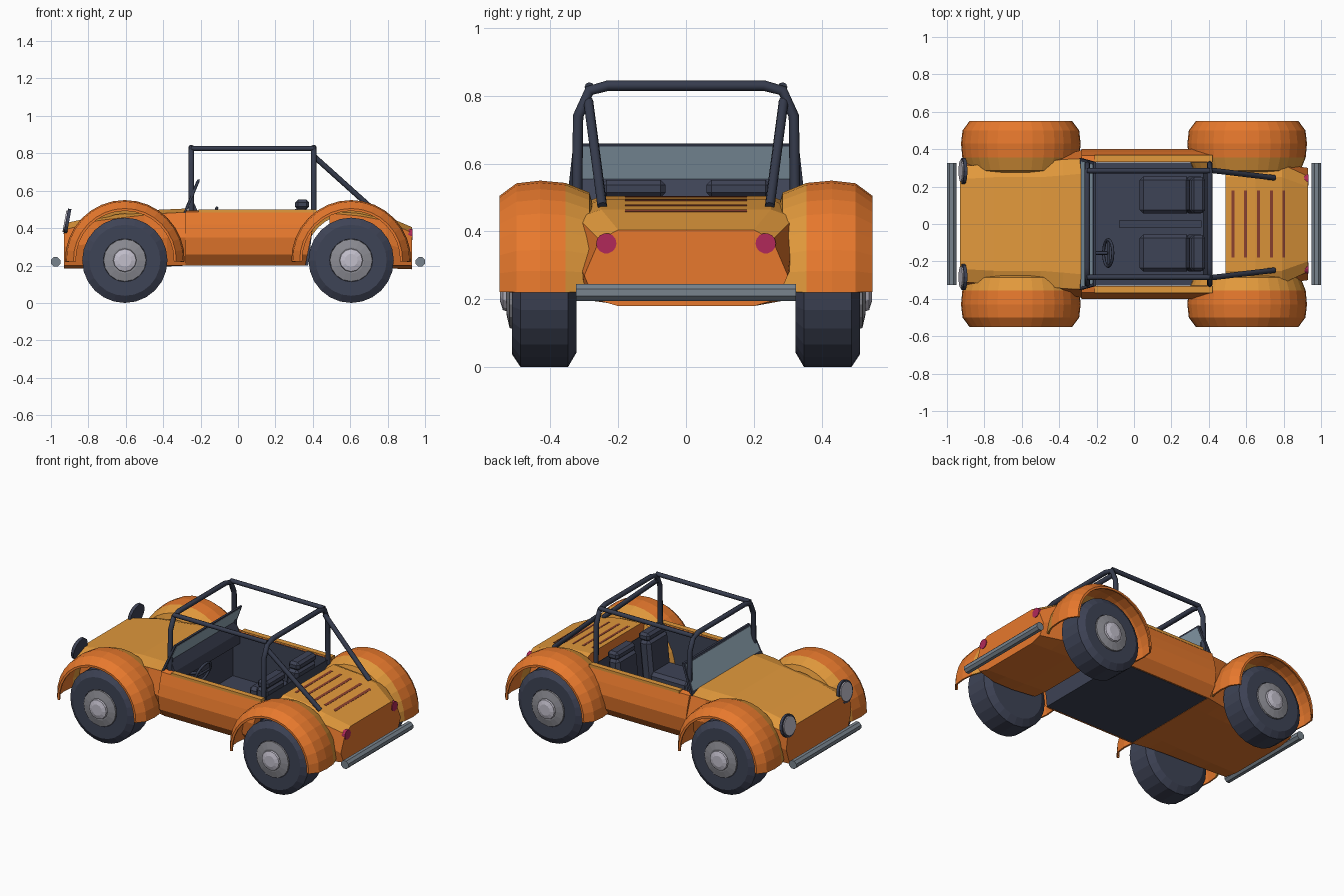
import bpy, bmesh, math
from mathutils import Vector, Matrix

if "Cube" in bpy.data.objects:
    bpy.data.objects.remove(bpy.data.objects["Cube"])


def mat(name, r, g, b):
    m = bpy.data.materials.new(name)
    m.diffuse_color = (r, g, b, 1)
    m.use_nodes = True
    m.node_tree.nodes["Principled BSDF"].inputs["Base Color"].default_value = m.diffuse_color
    return m


ORANGE = mat("orange paint", .80, .19, .026)
GOLD = mat("golden paint", .76, .32, .045)
DARK = mat("dark rubber and trim", .048, .056, .092)
BAR = mat("cage navy", .037, .045, .075)
GREY = mat("bumper grey", .19, .23, .27)
RIM = mat("rim grey", .26, .26, .29)
CHROME = mat("hub silver", .54, .52, .60)
GLASS = mat("window glass", .27, .37, .45)
RED = mat("tail light red", .44, .022, .10)
VENT = mat("vent brown", .27, .055, .028)


def finish(name, bm, mats, rule=None, solid=0):
    bmesh.ops.remove_doubles(bm, verts=bm.verts, dist=1e-5)
    bmesh.ops.recalc_face_normals(bm, faces=bm.faces)
    if rule:
        for f in bm.faces:
            f.material_index = rule(f)
    me = bpy.data.meshes.new(name)
    bm.to_mesh(me)
    bm.free()
    for m in mats:
        me.materials.append(m)
    ob = bpy.data.objects.new(name, me)
    bpy.context.collection.objects.link(ob)
    if solid:
        md = ob.modifiers.new("thickness", 'SOLIDIFY')
        md.thickness = solid
    return ob


def loft(name, rings, mats, rule=None):
    """Skin closed rings of 3D points and cap both ends."""
    bm = bmesh.new()
    rows = [[bm.verts.new(p) for p in ring] for ring in rings]
    n = len(rows[0])
    for a, b in zip(rows, rows[1:]):
        for i in range(n):
            j = (i + 1) % n
            bm.faces.new((a[i], a[j], b[j], b[i]))
    bm.faces.new(rows[0])
    bm.faces.new(rows[-1])
    return finish(name, bm, mats, rule)


def box(name, x, y, z, m, bevel=0, tilt=0):
    bm = bmesh.new()
    c = Vector(((x[0] + x[1]) / 2, (y[0] + y[1]) / 2, (z[0] + z[1]) / 2))
    bmesh.ops.create_cube(bm, size=1)
    bmesh.ops.scale(bm, vec=(x[1] - x[0], y[1] - y[0], z[1] - z[0]), verts=bm.verts)
    if bevel:
        bmesh.ops.bevel(bm, geom=bm.edges[:], offset=bevel, segments=1, affect='EDGES')
    bm.transform(Matrix.Translation(c) @ Matrix.Rotation(tilt, 4, 'Y'))
    return finish(name, bm, [m])


def revolve(name, profile, center, mats, n=24, a0=0, a1=2 * math.pi, rule=None, solid=0):
    """Spin (y, radius) pairs about the y axis through center."""
    bm = bmesh.new()
    cx, cy, cz = center
    rows = []
    for k in range(n + 1):
        a = a0 + (a1 - a0) * k / n
        rows.append([bm.verts.new((cx + r * math.cos(a), cy + y, cz + r * math.sin(a)))
                     for y, r in profile])
    for a, b in zip(rows, rows[1:]):
        for i in range(len(profile) - 1):
            bm.faces.new((a[i], a[i + 1], b[i + 1], b[i]))
    bmesh.ops.dissolve_degenerate(bm, dist=1e-5, edges=bm.edges)
    return finish(name, bm, mats, rule, solid)


def disc(name, c, r, depth, m, n=16, tilt=0):
    """Short cylinder whose axis points along x, tilted about y."""
    bm = bmesh.new()
    bmesh.ops.create_cone(bm, cap_ends=True, segments=n, radius1=r, radius2=r, depth=depth)
    bm.transform(Matrix.Translation(c) @ Matrix.Rotation(math.pi / 2 + tilt, 4, 'Y'))
    return finish(name, bm, [m])


def tube(name, pts, r, m):
    cu = bpy.data.curves.new(name, 'CURVE')
    cu.dimensions = '3D'
    cu.bevel_depth = r
    cu.bevel_resolution = 2
    cu.use_fill_caps = True
    sp = cu.splines.new('POLY')
    sp.points.add(len(pts) - 1)
    for p, q in zip(sp.points, pts):
        p.co = (*q, 1)
    cu.materials.append(m)
    ob = bpy.data.objects.new(name, cu)
    bpy.context.collection.objects.link(ob)
    return ob


def section(x, half):
    return [(x, y, z) for y, z in half] + [(x, -y, z) for y, z in reversed(half)]


def top_gold(f):
    return 1 if f.normal.z > .75 else 0


# Front body with hood, and separate rear body with engine deck
loft("front_body", [
    section(-.93, [(.24, .425), (.31, .39), (.325, .30), (.29, .20), (.20, .185)]),
    section(-.75, [(.25, .465), (.32, .44), (.32, .32), (.30, .20), (.20, .185)]),
    section(-.50, [(.25, .495), (.33, .47), (.32, .33), (.31, .20), (.20, .19)]),
    section(-.38, [(.26, .50), (.345, .48), (.37, .35), (.32, .20), (.20, .195)]),
    section(-.27, [(.27, .505), (.35, .485), (.398, .35), (.34, .20), (.20, .20)]),
], [ORANGE, GOLD], top_gold)
loft("rear_body", [
    section(.49, [(.25, .505), (.31, .48), (.32, .35), (.30, .21), (.20, .20)]),
    section(.65, [(.25, .495), (.315, .465), (.32, .34), (.31, .20), (.20, .19)]),
    section(.79, [(.25, .465), (.32, .44), (.32, .32), (.31, .20), (.20, .185)]),
    section(.93, [(.20, .405), (.255, .375), (.30, .27), (.27, .20), (.20, .18)]),
], [ORANGE, GOLD], top_gold)

# Dark open cockpit tub
bm = bmesh.new()
v = [bm.verts.new((x, y, z)) for x, y, z in [
    (-.268, -.33, .20), (.375, -.33, .20), (.375, .33, .20), (-.268, .33, .20),
    (-.268, -.33, .49), (.41, -.33, .49), (.41, .33, .49), (-.268, .33, .49)]]
for f in [(0, 1, 2, 3), (0, 1, 5, 4), (1, 2, 6, 5), (2, 3, 7, 6), (3, 0, 4, 7)]:
    bm.faces.new([v[i] for i in f])
finish("cockpit_tub", bm, [DARK], solid=.006)

SIDE = [(.332, .495), (.365, .487), (.385, .42), (.40, .35), (.388, .26), (.34, .20), (.332, .20)]
FENDER = [(.275, .25), (.285, .285), (.355, .313), (.43, .32), (.50, .312), (.55, .275), (.55, .262)]
TIRE = [(-.095, 0), (-.095, .185), (-.07, .228), (.07, .228), (.095, .19), (.095, .115), (.08, .10), (.08, 0)]
RIMP = [(.07, .118), (.102, .113), (.112, .07), (.112, 0)]
HUB = [(.10, .066), (.122, .06), (.13, .035), (.13, 0)]

for s, tag in ((-1, "left"), (1, "right")):
    # Side panel and cockpit rim
    loft("side_panel_" + tag, [[(-.28, s * y, z) for y, z in SIDE],
                               [(.36 + .2 * (z - .2), s * y, z) for y, z in SIDE]], [ORANGE])
    box("cockpit_rim_" + tag, (-.21, .42), sorted((s * .333, s * .368)), (.483, .50), GOLD)

    # Wheels and fenders
    for x, end in ((-.605, "front"), (.605, "rear")):
        flip = lambda prof: [(s * y, r) for y, r in prof]
        c = (x, s * .418, .228)
        revolve(f"tire_{end}_{tag}", flip(TIRE), c, [DARK])
        revolve(f"rim_{end}_{tag}", flip(RIMP), c, [RIM], 16)
        revolve(f"hub_cap_{end}_{tag}", flip(HUB), c, [CHROME], 12)
        revolve(f"fender_{end}_{tag}", flip(FENDER), (x, 0, .23), [ORANGE, GOLD], 16, -.03,
                math.pi + .03, lambda f: 1 if abs(f.calc_center_median().y) < .36 else 0, .01)

    # Headlights and tail lights
    disc("headlight_rim_" + tag, (-.912, s * .284, .435), .069, .018, DARK, 16, .18)
    disc("headlight_lens_" + tag, (-.919, s * .284, .436), .058, .018, CHROME, 16, .18)
    disc("tail_light_" + tag, (.922, s * .235, .365), .03, .024, RED, 14)

    # Seats
    y0, y1 = sorted((s * .055, s * .255))
    box("seat_cushion_" + tag, (.03, .30), (y0, y1), (.22, .32), DARK, .02)
    box("seat_back_" + tag, (.285, .365), (y0, y1), (.24, .51), DARK, .02, .1)
    box("headrest_" + tag, (.305, .38), (y0 + .005, y1 - .005), (.50, .552), DARK, .015)

    # Roll cage side bars and rear braces
    tube("cage_rail_" + tag, [(-.25, s * .285, .826), (.405, s * .285, .826)], .014, BAR)
    tube("cage_brace_" + tag, [(.405, s * .288, .785), (.75, s * .247, .475)], .0145, BAR)

# Roll cage hoops
for x, end in ((-.25, "front"), (.405, "rear")):
    arc = [(.322, .46), (.318, .74), (.285, .815), (.23, .83)]
    tube("cage_hoop_" + end, [(x, -y, z) for y, z in arc] + [(x, y, z) for y, z in reversed(arc)],
         .0155, BAR)


# Windshield: dark frame with a slightly thicker glass plate through it
def pane(name, z0, z1, inset, thick, m):
    ring = []
    for z, sy in ((z0, -1), (z0, 1), (z1, 1), (z1, -1)):
        t = (z - .48) / .18
        ring.append((-.285 + .075 * t, sy * (.352 - .02 * t - inset), z))
    loft(name, [[(x + d, y, z) for x, y, z in ring] for d in (-thick, thick)], [m])


pane("windshield_frame", .48, .66, 0, .007, BAR)
pane("windshield_glass", .505, .65, .014, .009, GLASS)

# Dashboard leaning against the windshield, tunnel and steering wheel
loft("dashboard", [[(-.265, y, .40), (-.265, y, .50), (-.244, y, .555), (-.215, y, .49), (-.215, y, .42)]
                   for y in (-.325, .325)], [DARK])
box("tunnel", (-.08, .36), (-.02, .02), (.20, .25), DARK)
rim = [(-.138 + .025 * math.sin(a), -.155 + .072 * math.cos(a), .44 + .068 * math.sin(a))
       for a in [2 * math.pi * k / 16 for k in range(17)]]
tube("steering_wheel", rim, .008, BAR)
tube("steering_spoke", [rim[0], rim[8]], .007, BAR)
tube("steering_column", [(-.138, -.155, .44), (-.23, -.155, .41)], .01, BAR)

# Engine deck vents, nearly flush with the deck slope
for i, x in enumerate((.53, .595, .665, .735, .80)):
    z = .505 - .0625 * (x - .49) if x < .65 else .495 - .214 * (x - .65)
    z = .465 - .429 * (x - .79) if x > .79 else z
    box(f"deck_vent_{i + 1}", (x - .008, x + .008), (-.18, .18), (z - .004, z + .0015), VENT,
        0, .06 if x < .65 else .21 if x < .79 else .40)

# Bumpers
for x, end in ((-.975, "front"), (.975, "rear")):
    ring = [(x + .027 * math.cos(a), .027 * math.sin(a) + .22)
            for a in [math.pi / 8 + k * math.pi / 4 for k in range(8)]]
    loft("bumper_" + end, [[(px, y, pz) for px, pz in ring] for y in (-.325, .325)], [GREY])
